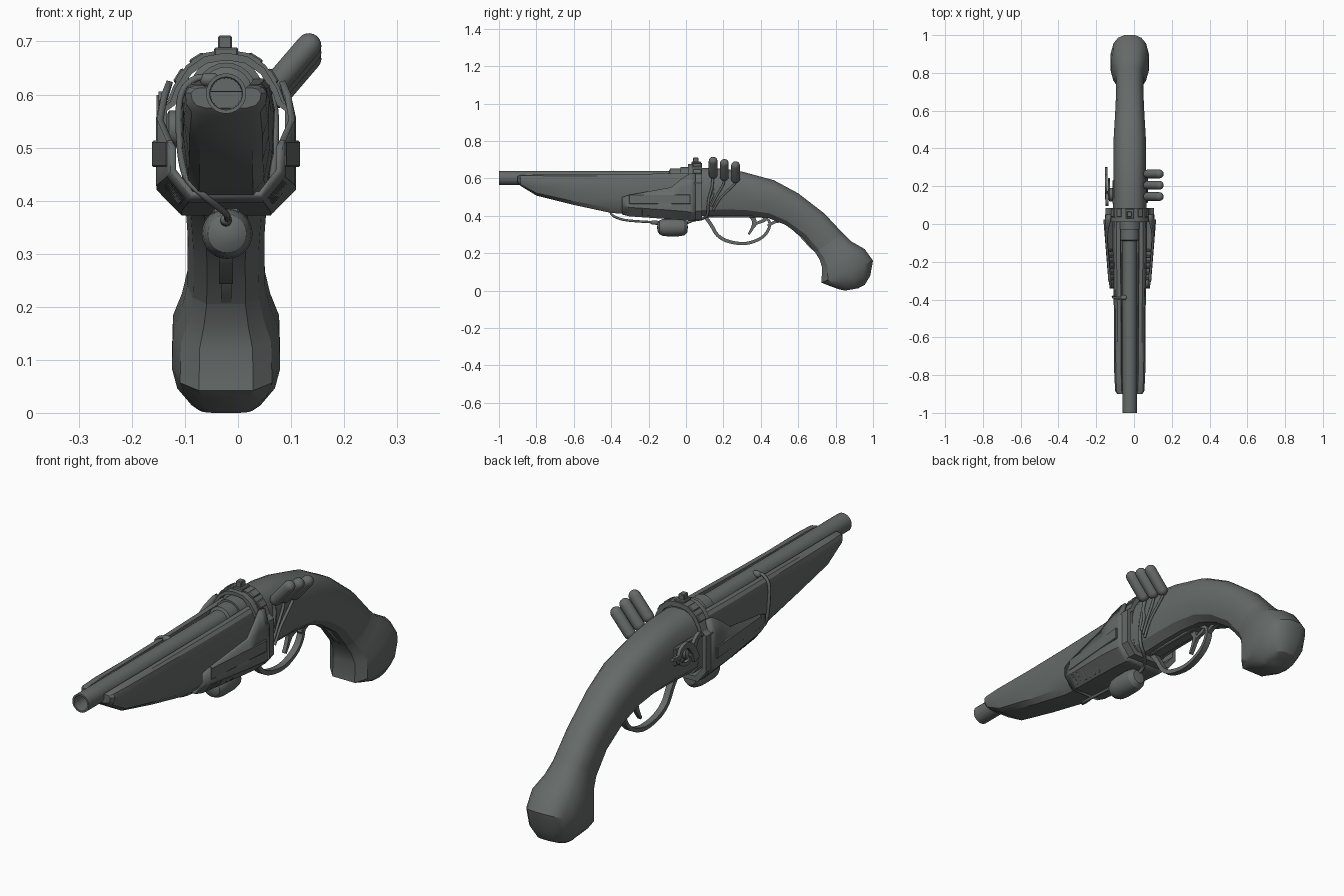
import bpy, bmesh, math
from mathutils import Vector

if "Cube" in bpy.data.objects:
    bpy.data.objects.remove(bpy.data.objects["Cube"])

CX = -0.0225  # centre plane of the gun


def finish(name, bm, angle=30):
    bmesh.ops.remove_doubles(bm, verts=bm.verts, dist=1e-5)
    bmesh.ops.recalc_face_normals(bm, faces=bm.faces)
    me = bpy.data.meshes.new(name)
    bm.to_mesh(me)
    bm.free()
    ob = bpy.data.objects.new(name, me)
    bpy.context.collection.objects.link(ob)
    bpy.ops.object.select_all(action='DESELECT')
    ob.select_set(True)
    bpy.context.view_layer.objects.active = ob
    bpy.ops.object.shade_smooth_by_angle(angle=math.radians(angle))
    return ob


def loft(name, rings, caps=True, closed=True, loop=False, angle=30):
    bm = bmesh.new()
    vs = [[bm.verts.new(p) for p in r] for r in rings]
    n = len(vs[0])
    pairs = list(zip(vs, vs[1:])) + ([(vs[-1], vs[0])] if loop else [])
    for a, b in pairs:
        for i in range(n if closed else n - 1):
            j = (i + 1) % n
            bm.faces.new((a[i], a[j], b[j], b[i]))
    if caps and not loop:
        bm.faces.new(vs[0])
        bm.faces.new(vs[-1])
    return finish(name, bm, angle)


def lathe(name, prof, origin, axis=(0, 1, 0), n=24):
    q = Vector(axis).to_track_quat('Z', 'Y')
    rings = []
    for r, d in prof:
        r = max(r, 1e-6)
        rings.append([Vector(origin) + q @ Vector((r * math.cos(2 * math.pi * i / n),
                      r * math.sin(2 * math.pi * i / n), d)) for i in range(n)])
    return loft(name, rings, caps=False)


def capsule(name, a, b, r, n=16):
    a, b = Vector(a), Vector(b)
    L = (b - a).length
    arc = [k * math.pi / 10 for k in range(6)]
    prof = [(r * math.sin(t), r - r * math.cos(t)) for t in arc]
    prof += [(r * math.cos(t), L - r + r * math.sin(t)) for t in arc]
    return lathe(name, prof, a, b - a, n)


def smooth_path(pts, k=5):
    p = [Vector(v) for v in pts]
    p = [2 * p[0] - p[1]] + p + [2 * p[-1] - p[-2]]
    out = []
    for a, b, c, d in zip(p, p[1:], p[2:], p[3:]):
        for s in range(k):
            t = s / k
            out.append(.5 * (2 * b + (c - a) * t + (2 * a - 5 * b + 4 * c - d) * t * t
                             + (3 * b - a - 3 * c + d) * t ** 3))
    return out + [p[-2]]


def ribbon(name, pts, w, t0, t1, x=CX):
    """Flat strap following (y, z) points, thickness tapering t0 to t1."""
    p = smooth_path(pts)
    rings = []
    for i, c in enumerate(p):
        d = (p[min(i + 1, len(p) - 1)] - p[max(i - 1, 0)]).normalized()
        nrm = Vector((-d.y, d.x)) * (t0 + (t1 - t0) * i / (len(p) - 1)) / 2
        rings.append([(x + sx * w / 2, c.x + s * nrm.x, c.y + s * nrm.y)
                      for sx, s in ((-1, -1), (1, -1), (1, 1), (-1, 1))])
    return loft(name, rings)


def tube(name, pts, r):
    cu = bpy.data.curves.new(name, 'CURVE')
    cu.dimensions, cu.bevel_depth, cu.bevel_resolution, cu.use_fill_caps = '3D', r, 2, True
    p = smooth_path(pts)
    sp = cu.splines.new('POLY')
    sp.points.add(len(p) - 1)
    for q, v in zip(sp.points, p):
        q.co = (*v, 1)
    ob = bpy.data.objects.new(name, cu)
    bpy.context.collection.objects.link(ob)
    return ob


def box(name, c, size, rot=(0, 0, 0), bevel=0.003):
    bpy.ops.mesh.primitive_cube_add(size=1, location=c, rotation=rot)
    ob = bpy.context.object
    ob.name = name
    ob.scale = size
    bpy.ops.object.transform_apply(location=False, rotation=False, scale=True)
    m = ob.modifiers.new('bevel', 'BEVEL')
    m.width = bevel
    return ob


def mirror(half):
    return half + [(-u, v) for u, v in reversed(half) if u > 1e-6]


# barrel with open bore, stepped breech
lathe('barrel', [(0, -.85), (.029, -.85), (.031, -1), (.038, -1), (.038, -.09), (.05, -.085),
                 (.05, -.03), (.058, -.03), (.058, .02), (.07, .025), (.07, .08), (0, .08)],
      (CX, 0, .602))

# fore stock with barrel channel
prof = mirror([(.6, 0), (.84, .12), (.97, .4), (1, .75), (.9, .95), (.78, 1), (.55, 1), (.5, .82)])
secs = [(-.9, .066, .575, .612), (-.885, .077, .56, .617), (-.8, .082, .508, .62),
        (-.6, .083, .458, .62), (-.4, .085, .415, .622), (-.15, .09, .398, .625), (.07, .092, .395, .63)]
loft('fore_stock', [[(CX + u * hw, y, b + v * (t - b)) for u, v in prof] for y, hw, b, t in secs])

# curved grip and pommel: top point, bottom point, half width
prof = mirror([(.5, -1), (.85, -.75), (1, -.3), (1, .25), (.85, .68), (.6, .9), (.28, 1)])
grip = [(.07, .657, .07, .397, .09), (.2, .652, .2, .402, .087), (.3, .636, .32, .402, .087),
        (.47, .59, .44, .388, .085), (.6, .52, .53, .352, .078), (.74, .412, .625, .285, .072),
        (.84, .305, .69, .205, .073)]
pommel = [(.84, .305, .69, .205, .073), (.885, .262, .715, .165, .083), (.955, .222, .728, .12, .1),
          (1, .16, .724, .042, .102), (.985, .08, .76, .028, .092), (.955, .03, .82, .006, .065),
          (.92, .012, .85, .0, .05)]
for name, rows in (('grip', grip), ('pommel', pommel)):
    rings = []
    for ty, tz, by, bz, hw in rows:
        t, b = Vector((ty, tz)), Vector((by, bz))
        rings.append([(CX + u * hw, *((t + b) / 2 + v * (t - b) / 2)) for u, v in prof])
    loft(name, rings, angle=30)

# collar joining stock and grip, with a larger flange
outline = mirror([(.09, .378), (.128, .425), (.128, .575), (.11, .588), (.1, .615), (.075, .655),
                  (.042, .678), (.012, .683)])
for name, y0, y1, s in (('collar', .035, .085, 1), ('collar_flange', .01, .04, .96)):
    def ring(k, y):
        return [(CX + u * k, y, .53 + (v - .53) * k) for u, v in outline]
    loft(name, [ring(s, y0), ring(s, y1), ring(.87, y1), ring(.87, y0)], loop=True)

# raised teeth along the arch of the collar, and the rear sight
for a in (-58, -32, 32, 58):
    r = math.radians(a)
    box('collar_tooth', (CX + .102 * math.sin(r), .06, .58 + .102 * math.cos(r)),
        (.03, .045, .014), (0, r, 0))
box('sight_base', (CX, .055, .68), (.045, .05, .018))
box('sight_post', (CX - .002, .052, .696), (.026, .03, .03))

# U shaped armour shell under and beside the stock
rings = []
for y, h, b, t in ((-.34, .1, .412, .5), (-.3, .106, .402, .512), (-.08, .124, .387, .552),
                   (-.02, .126, .382, .6), (.02, .126, .378, .625), (.05, .126, .378, .625)):
    half = [(.65 * h, b), (h, b + .045), (h, min(t, .555)), (h - max(0, t - .575) * .4, t)]
    rings.append([(CX + u, y, v) for u, v in [(-u, v) for u, v in reversed(half)] + half])
shell = loft('side_shell', rings, caps=False, closed=False)
m = shell.modifiers.new('thickness', 'SOLIDIFY')
m.thickness, m.offset = .012, 0

for s in (-1, 1):
    # shallow raised panel and vent ribs on each side
    box('shell_panel', (CX + s * .1185, -.14, .488), (.016, .33, .05), (0, 0, -s * .08))
    for i in range(6):
        box('vent_rib', (CX + s * (.088 + i * .002), -.29 + i * .03, .426 - i * .002),
            (.016, .013, .05), (0, s * .7, 0))

# gas canister with its mount
lathe('canister', [(0, -.155), (.02, -.152), (.036, -.143), (.045, -.125), (.048, -.1), (.048, -.04),
                   (.043, -.01), (.028, .007), (0, .01)], (CX + .002, 0, .338))
box('canister_mount', (CX, -.07, .383), (.05, .09, .03))
capsule('canister_valve', (CX, -.19, .365), (CX, -.12, .36), .011)

# hoses
tube('front_hose', [(-.05, -.39, .63), (-.08, -.392, .63), (-.107, -.39, .6), (-.111, -.385, .53),
                    (-.1, -.385, .45), (-.065, -.4, .41), (-.025, -.33, .378), (-.02, -.16, .364)], .0065)
capsule('hose_knob', (-.072, -.39, .628), (-.035, -.39, .628), .013)
tube('rear_hose', [(-.025, 0, .36), (-.02, .04, .375), (.02, .09, .385), (.06, .115, .41),
                   (.068, .12, .48), (.07, .14, .56), (.06, .145, .62)], .007)

# three charge capsules and their feed wires
for i in range(3):
    y, dz = .145 + i * .06, -.012 * i
    capsule('charge_capsule', (.058, y, .604 + dz), (.149, y, .71 + dz), .0235)
    tube('feed_wire', [(.066, y, .62 + dz), (.068, y - .005, .57), (.068, y - .04 * i, .52 - .012 * i),
                       (.066, .125 + .01 * i, .47 - .02 * i)], .006)

# trigger guard, tail strap and triggers
ribbon('trigger_guard', [(.10, .4), (.135, .35), (.17, .295), (.23, .262), (.32, .252), (.40, .28),
                         (.44, .325), (.445, .37), (.41, .395)], .026, .02, .014)
ribbon('guard_tail', [(.437, .345), (.48, .368), (.53, .362), (.6, .305), (.66, .24), (.69, .212)],
       .02, .016, .01)
ribbon('trigger', [(.345, .41), (.365, .37), (.355, .335), (.335, .3)], .016, .03, .01)
ribbon('trigger_rear', [(.43, .4), (.415, .375), (.38, .36), (.365, .34)], .014, .024, .008)
box('trigger_plate', (CX, .27, .398), (.045, .34, .014))

# lock on the left side: plate, pivot and curved hammer
box('lock_plate', (-.108, .17, .535), (.014, .13, .08), bevel=.006)
lathe('lock_pivot', [(0, 0), (.035, 0), (.035, .018), (.022, .024), (.018, .036), (0, .036)],
      (-.112, .155, .535), (-1, 0, 0), 16)
ribbon('hammer', [(.145, .505), (.165, .55), (.2, .585), (.24, .58), (.26, .555), (.3, .56)],
       .014, .034, .012, x=-.147)
ribbon('hammer_jaw', [(.16, .55), (.14, .585), (.115, .598), (.1, .585)], .014, .026, .01, x=-.143)
ribbon('lock_spring', [(.15, .52), (.19, .5), (.23, .515), (.24, .54)], .012, .018, .01, x=-.132)

# dark gunmetal on every part
metal = bpy.data.materials.new('dark_metal')
metal.diffuse_color = (.13, .145, .14, 1)
metal.use_nodes = True
metal.node_tree.nodes["Principled BSDF"].inputs["Base Color"].default_value = metal.diffuse_color
for ob in bpy.data.objects:
    ob.data.materials.append(metal)
